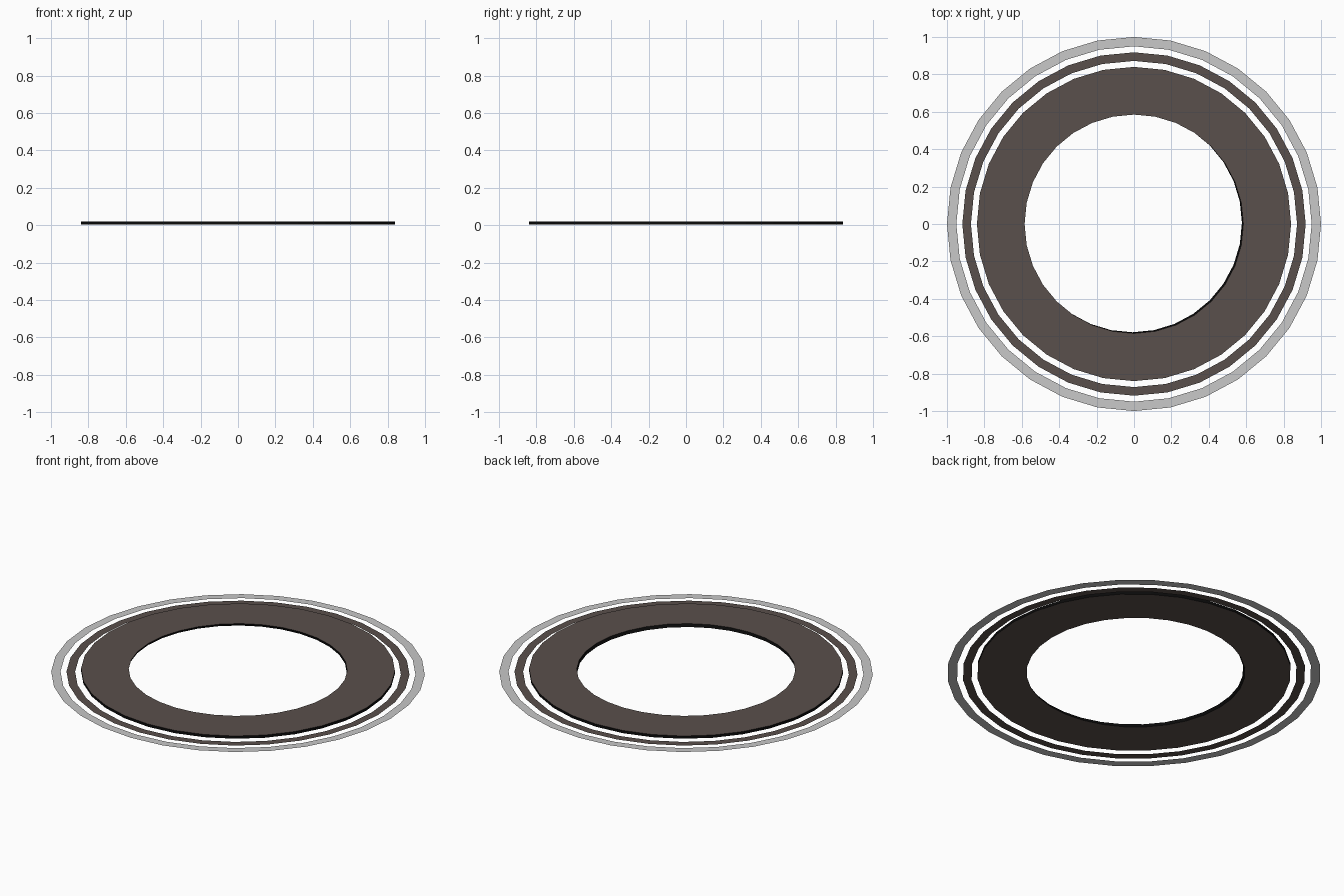
import bpy, bmesh, math

if "Cube" in bpy.data.objects:
    bpy.data.objects.remove(bpy.data.objects["Cube"])

SIDES = 32


def material(name, rgb):
    m = bpy.data.materials.new(name)
    m.diffuse_color = (*rgb, 1)
    m.use_nodes = True
    m.node_tree.nodes["Principled BSDF"].inputs["Base Color"].default_value = m.diffuse_color
    return m


brown = material("dark brown", (0.102, 0.080, 0.072))
grey = material("light grey", (0.58, 0.58, 0.58))
black = material("black", (0.003, 0.003, 0.003))


def loop(bm, r, z, dx=0, dy=0):
    return [bm.verts.new((r * math.cos(a) + dx, r * math.sin(a) + dy, z))
            for a in (2 * math.pi * i / SIDES for i in range(SIDES))]


def bridge(bm, a, b, mat=0):
    for i in range(SIDES):
        j = (i + 1) % SIDES
        bm.faces.new((a[i], a[j], b[j], b[i])).material_index = mat


def finish(bm, name, mats):
    me = bpy.data.meshes.new(name)
    bm.to_mesh(me)
    bm.free()
    for m in mats:
        me.materials.append(m)
    bpy.context.collection.objects.link(bpy.data.objects.new(name, me))


# Flat outer rings
for name, r_out, r_in, mat in (("outer_ring", 1.0, 0.95, grey),
                               ("middle_ring", 0.918, 0.872, brown)):
    bm = bmesh.new()
    bridge(bm, loop(bm, r_out, 0), loop(bm, r_in, 0))
    finish(bm, name, [mat])

# Thin inner disc: brown faces, black edges, hole slightly offset underneath
bm = bmesh.new()
out_low, out_top = loop(bm, 0.84, 0.004), loop(bm, 0.84, 0.02)
in_top, in_low = loop(bm, 0.585, 0.02), loop(bm, 0.585, 0.004, -0.008, 0.006)
bridge(bm, out_low, out_top, 1)
bridge(bm, out_top, in_top)
bridge(bm, in_top, in_low, 1)
bridge(bm, in_low, out_low)
finish(bm, "inner_ring", [brown, black])
